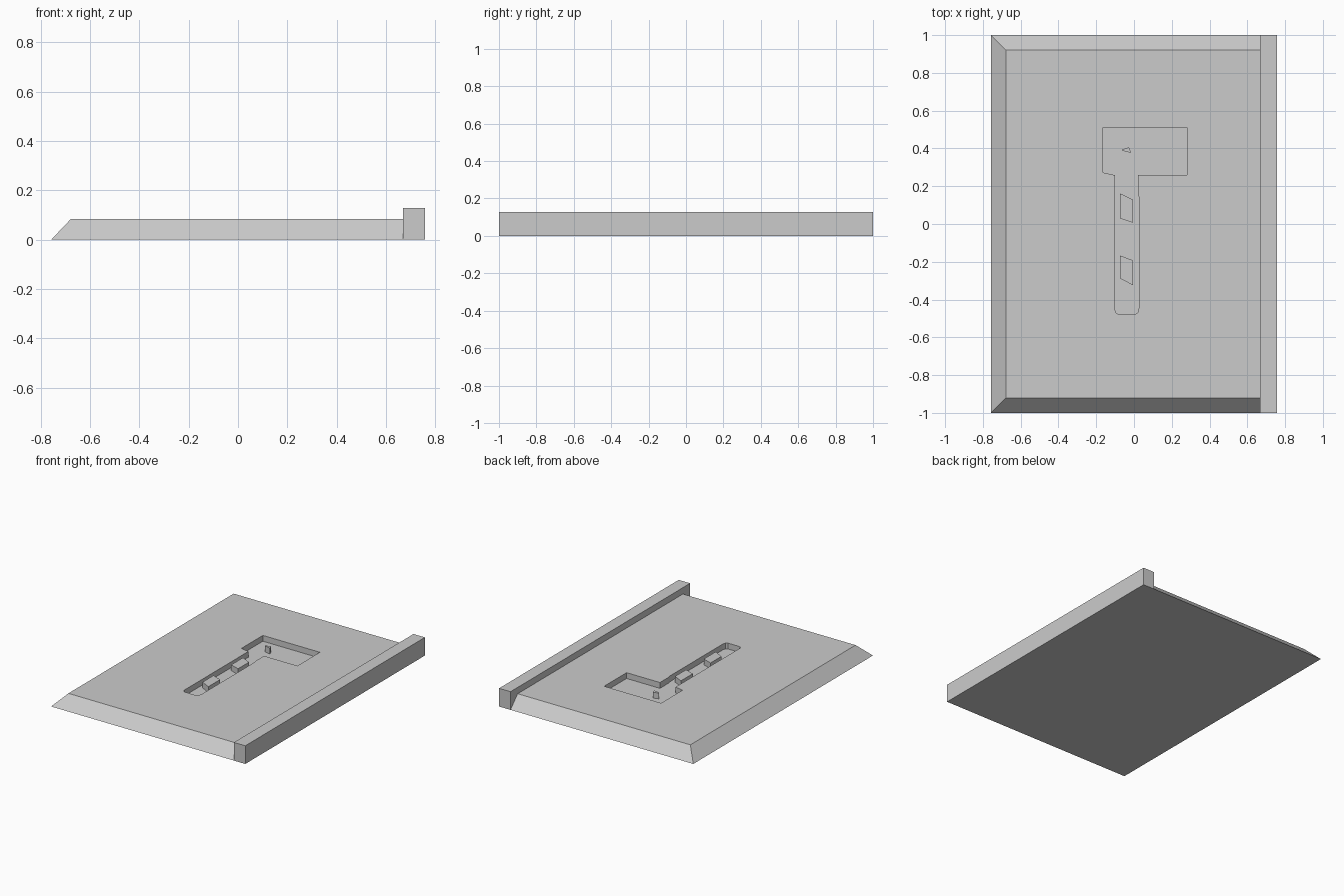
import bpy
import bmesh

cube = bpy.data.objects.get("Cube")
if cube:
    bpy.data.objects.remove(cube, do_unlink=True)

grey = bpy.data.materials.new("plain grey")
grey.use_nodes = True
COLOR = (0.6, 0.6, 0.6, 1)
grey.diffuse_color = COLOR
grey.node_tree.nodes["Principled BSDF"].inputs["Base Color"].default_value = COLOR

SLAB_TOP = 0.083
FLOOR = 0.042


def loft(name, bottom, top, z0, z1):
    """Closed solid between two outlines with equal point counts."""
    bm = bmesh.new()
    low = [bm.verts.new((x, y, z0)) for x, y in bottom]
    high = [bm.verts.new((x, y, z1)) for x, y in top]
    bm.faces.new(low)
    bm.faces.new(high)
    n = len(low)
    for i in range(n):
        j = (i + 1) % n
        bm.faces.new((low[i], low[j], high[j], high[i]))
    bmesh.ops.recalc_face_normals(bm, faces=bm.faces)
    mesh = bpy.data.meshes.new(name)
    bm.to_mesh(mesh)
    bm.free()
    mesh.materials.append(grey)
    obj = bpy.data.objects.new(name, mesh)
    bpy.context.collection.objects.link(obj)
    return obj


def rect(x0, x1, y):
    return [(x0, -y), (x1, -y), (x1, y), (x0, y)]


# Slab with three sloping sides
slab = loft("slab", rect(-0.757, 0.668, 1), rect(-0.678, 0.668, 0.92), 0, SLAB_TOP)

# Raised rail along the left edge
rail = rect(0.668, 0.757, 1)
loft("edge_rail", rail, rail, 0, 0.128)

# Recess: wide pocket with a long round-ended slot
recess = [(-0.163, 0.51), (-0.163, 0.272), (-0.1, 0.258), (-0.1, -0.455),
          (-0.095, -0.47), (-0.083, -0.477), (0.008, -0.477), (0.02, -0.468),
          (0.026, -0.445), (0.026, 0.14), (0.021, 0.165), (0.021, 0.26),
          (0.281, 0.26), (0.281, 0.51)]
cutter = loft("recess_cutter", recess, recess, FLOOR, 0.2)
cutter.hide_render = True
cutter.hide_viewport = True
cutter.display_type = 'WIRE'
cut = slab.modifiers.new("recess", 'BOOLEAN')
cut.operation = 'DIFFERENCE'
cut.solver = 'EXACT'
cut.object = cutter

# Islands standing in the recess, level with the slab top
islands = {
    "rear_slot_block": [(-0.074, 0.162), (-0.004, 0.128), (-0.004, 0.006), (-0.074, 0.03)],
    "front_slot_block": [(-0.074, -0.167), (-0.004, -0.193), (-0.004, -0.325), (-0.074, -0.288)],
    "pocket_post": [(-0.065, 0.394), (-0.026, 0.406), (-0.016, 0.377), (-0.063, 0.388)],
}
for name, outline in islands.items():
    loft(name, outline, outline, FLOOR, SLAB_TOP)
